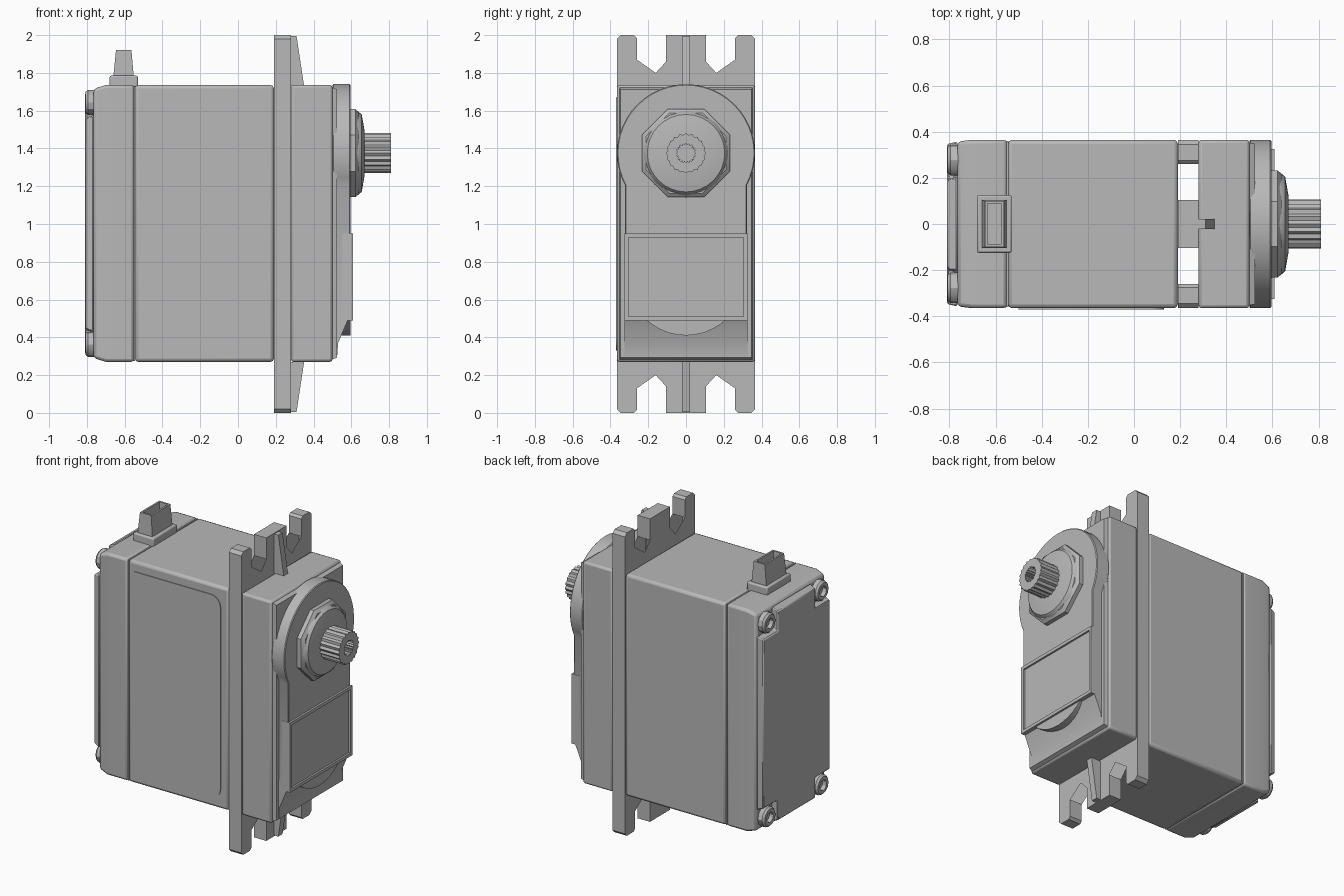
import bpy, bmesh, math
from mathutils import Vector

if "Cube" in bpy.data.objects:
    bpy.data.objects.remove(bpy.data.objects["Cube"], do_unlink=True)

grey = bpy.data.materials.new("plain_grey")
grey.use_nodes = True
grey.diffuse_color = (0.48, 0.48, 0.48, 1)
grey.node_tree.nodes["Principled BSDF"].inputs["Base Color"].default_value = (0.48, 0.48, 0.48, 1)

MID = 1.003     # mid height of the case
AXIS = 1.375    # height of the output shaft


def finish(name, bm, bevel=0, segments=2, smooth=True):
    bmesh.ops.recalc_face_normals(bm, faces=bm.faces)
    mesh = bpy.data.meshes.new(name)
    bm.to_mesh(mesh)
    bm.free()
    mesh.materials.append(grey)
    obj = bpy.data.objects.new(name, mesh)
    bpy.context.collection.objects.link(obj)
    if bevel:
        mod = obj.modifiers.new("soft_edges", "BEVEL")
        mod.width, mod.segments, mod.limit_method = bevel, segments, "ANGLE"
    if smooth:
        bpy.ops.object.select_all(action="DESELECT")
        obj.select_set(True)
        bpy.context.view_layer.objects.active = obj
        bpy.ops.object.shade_smooth_by_angle(angle=math.radians(30))
    return obj


def loft(rings, caps=(True, True), skip=None):
    """Join rings of equal point count; skip leaves out chosen side faces."""
    bm = bmesh.new()
    rows = [[bm.verts.new(p) for p in ring] for ring in rings]
    n = len(rows[0])
    for a, b in zip(rows, rows[1:]):
        for i in range(n):
            j = (i + 1) % n
            if skip is None or not skip(a[i].co, a[j].co):
                bm.faces.new((a[i], a[j], b[j], b[i]))
    if caps[0]:
        bm.faces.new(rows[0])
    if caps[1]:
        bm.faces.new(rows[-1])
    return bm


def slab(outline, x0, x1):
    return loft([[(x, y, z) for y, z in outline] for x in (x0, x1)])


def rect(x, w, h, z=MID):
    return [(x, sy * w, z + sz * h) for sy, sz in ((-1, -1), (1, -1), (1, 1), (-1, 1))]


def lathe(profile, z, sides, phase=0, tooth=0):
    """Turn (x, radius) pairs round a line along x; tooth shrinks every second point."""
    rings = []
    for x, r in profile:
        ring = []
        for i in range(sides):
            a = 2 * math.pi * i / sides + phase
            q = r - tooth * (i % 2)
            ring.append((x, q * math.cos(a), z + q * math.sin(a)))
        rings.append(ring)
    return loft(rings)


def recess(bm, direction, border, depth):
    """Sink a bordered pocket into the face that looks along direction."""
    bmesh.ops.recalc_face_normals(bm, faces=bm.faces)
    d = Vector(direction)
    face = max(bm.faces, key=lambda f: f.normal.dot(d))
    bmesh.ops.inset_individual(bm, faces=[face], thickness=border)
    new = bmesh.ops.extrude_discrete_faces(bm, faces=[face])["faces"][0]
    bmesh.ops.translate(bm, verts=new.verts, vec=-d * depth)


# Case sections
finish("main_case", loft([rect(-0.546, 0.365, 0.733), rect(0.19, 0.365, 0.733)]), 0.018)
finish("case_seam", loft([rect(-0.552, 0.36, 0.728), rect(-0.544, 0.36, 0.728)]))
finish("gear_case", loft([rect(0.28, 0.365, 0.733), rect(0.5, 0.365, 0.733)]), 0.014)
finish("gear_case_lip", loft([rect(0.5, 0.352, 0.72), rect(0.525, 0.347, 0.71)]))
finish("back_cover", loft([rect(-0.765, 0.357, 0.712), rect(-0.7, 0.365, 0.733),
                           rect(-0.55, 0.365, 0.733)]), 0.016)

# Back plate with four open corners for the screws
quarter = [(0.352, 0.565), (0.2, 0.565), (0.2, 0.7)]
plate = []
for sy, sz in ((1, 1), (-1, 1), (-1, -1), (1, -1)):
    pts = [(sy * y, sz * z) for y, z in quarter]
    plate += pts if sy * sz > 0 else pts[::-1]
finish("back_plate", loft([[(x, y * k, MID + z * k) for y, z in plate]
                           for x, k in ((-0.765, 1.015), (-0.81, 0.985))]), 0.006, 1)

# Cover screws with hex sockets
for side, sy in (("left", 1), ("right", -1)):
    for level, sz in (("upper", 1), ("lower", -1)):
        screw = lathe([(-0.75, 0.066), (-0.795, 0.066), (-0.808, 0.056),
                       (-0.808, 0.034), (-0.78, 0.034)], MID + sz * 0.64, 12)
        bmesh.ops.translate(screw, verts=screw.verts, vec=(0, sy * 0.277, 0))
        finish(f"{level}_{side}_screw", screw)

# Thin raised panel on the front side, rounded toward the flange
bm = bmesh.new()
r = 0.07
panel = [(-0.5, 0.33), (-0.5, 1.67)]
for cz, start in ((1.67 - r, 90), (0.33 + r, 0)):
    for i in range(7):
        a = math.radians(start - 15 * i)
        panel.append((0.13 - r + r * math.cos(a), cz + r * math.sin(a)))
finish("side_panel", loft([[(x, y, z) for x, z in panel] for y in (-0.364, -0.37)]))

# Mounting flange: open-ended shell with two slots at each end
end = [(0.365, 1.98), (0.345, 2.0), (0.275, 2.0), (0.26, 1.985), (0.26, 1.87),
       (0.16, 1.8), (0.105, 1.86), (0.105, 2.0)]
top = end + [(-y, z) for y, z in reversed(end)]
outline = top + [(-y, 2 - z) for y, z in top]


def slot_floor(a, b):
    return abs(a.y) < 0.27 and abs(b.y) < 0.27 and abs(a.z - 1) < 0.9 and abs(b.z - 1) < 0.9


finish("mounting_flange", loft([[(x, y, z) for y, z in outline] for x in (0.19, 0.28)],
                               skip=slot_floor), smooth=False)

# Tapered ribs that brace the flange
for name, s in (("upper_rib", 1), ("lower_rib", -1)):
    side = [(0.275, 0.73), (0.35, 0.73), (0.31, 0.995), (0.275, 0.995)]
    finish(name, loft([[(x, y, 1 + s * z) for x, z in side] for y in (-0.022, 0.022)]), smooth=False)

# Gear cover: round top, straight body, lower boss and sloped foot
arc = []
for i in range(33):
    a = math.radians(-28 + 236 * i / 32)
    arc.append((0.365 * math.cos(a), AXIS + 0.365 * math.sin(a)))
finish("gear_cover", slab(arc + [(-0.325, 0.49), (0.325, 0.49)], 0.5, 0.595), 0.005, 1)
finish("lower_boss", lathe([(0.5, 0.31), (0.595, 0.31)], 0.72, 40))
foot = [(0.5, 0.5), (0.585, 0.5), (0.53, 0.37), (0.525, 0.3), (0.5, 0.3)]
finish("cover_foot", loft([[(x, y, z) for x, z in foot] for y in (-0.325, 0.325)]))

# Framed label panel
bm = loft([rect(0.55, 0.325, 0.23, 0.72), rect(0.608, 0.325, 0.23, 0.72)])
recess(bm, (1, 0, 0), 0.03, 0.012)
finish("label_frame", bm, smooth=False)

# Output bearing, eight-sided collar and splined shaft with a centre hole
finish("bearing_collar", lathe([(0.59, 0.252), (0.622, 0.252), (0.64, 0.23)], AXIS, 8, math.pi / 8))
finish("bearing_dome", lathe([(0.59, 0.235), (0.635, 0.222), (0.655, 0.205), (0.67, 0.12)], AXIS, 32))
finish("output_shaft", lathe([(0.66, 0.106), (0.81, 0.106), (0.81, 0.052), (0.7, 0.052)],
                             AXIS, 40, tooth=0.009), smooth=False)

# Cable connector: foot and hollow tapered socket
def level(x0, x1, y, z):
    return [(x0, -y, z), (x1, -y, z), (x1, y, z), (x0, y, z)]


finish("connector_foot", loft([level(-0.68, -0.53, 0.125, 1.725),
                               level(-0.68, -0.53, 0.125, 1.785)]), 0.008)
bm = loft([level(-0.66, -0.552, 0.105, 1.78), level(-0.646, -0.564, 0.1, 1.92)])
recess(bm, (0, 0, 1), 0.016, 0.11)
finish("connector_socket", bm, smooth=False)
